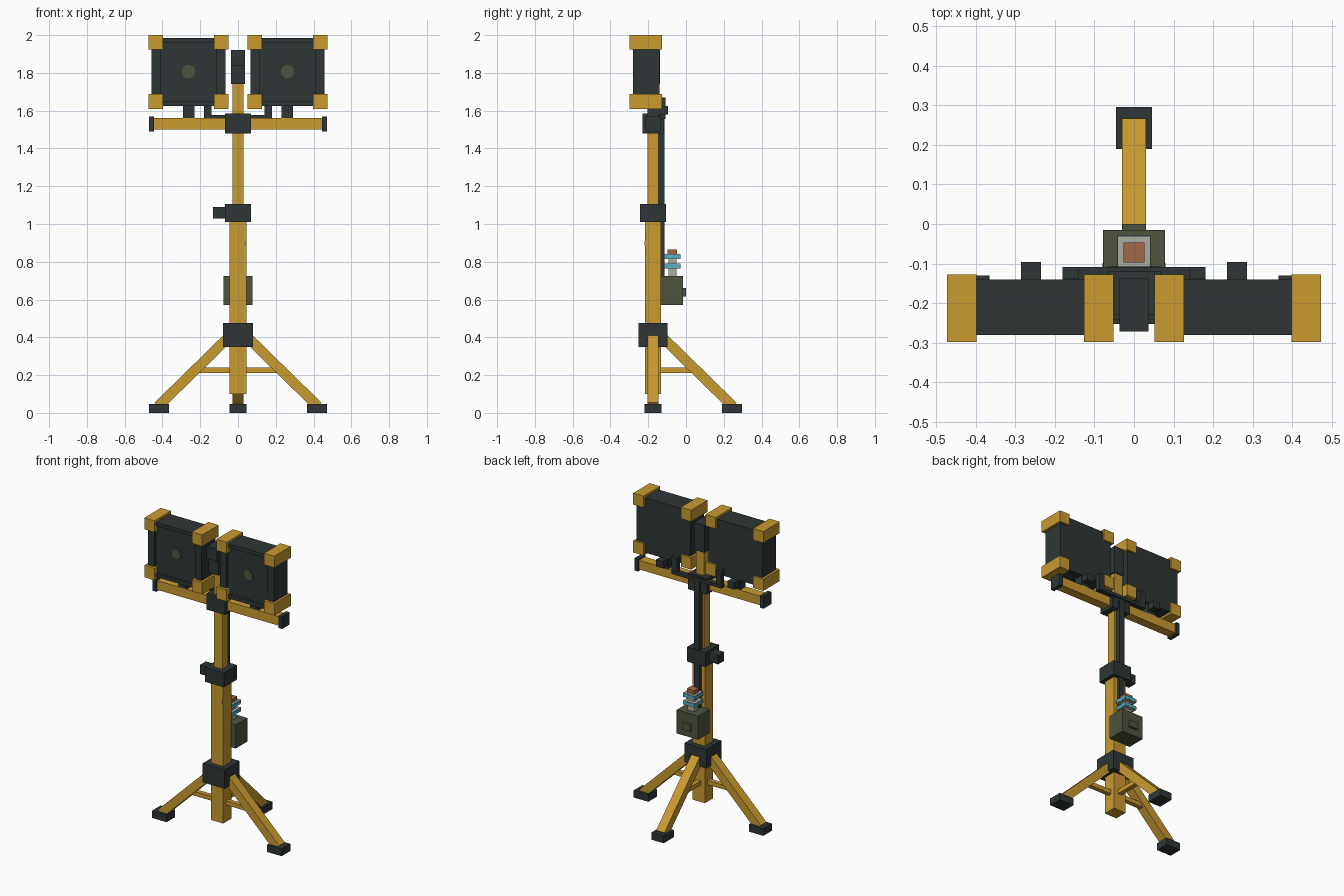
import bpy, math
from mathutils import Vector, Matrix

if "Cube" in bpy.data.objects:
    bpy.data.objects.remove(bpy.data.objects["Cube"])


def material(name, r, g, b):
    lin = lambda c: ((c / 255 + 0.055) / 1.055) ** 2.4
    m = bpy.data.materials.new(name)
    m.diffuse_color = (lin(r), lin(g), lin(b), 1)
    m.use_nodes = True
    m.node_tree.nodes["Principled BSDF"].inputs["Base Color"].default_value = m.diffuse_color
    return m


GOLD = material("yellow_paint", 202, 154, 48)
DARK = material("dark_grey", 46, 54, 54)
OLIVE = material("olive", 77, 84, 62)
PALE = material("pale_grey", 172, 172, 160)
COPPER = material("copper", 165, 104, 68)
CYAN = material("cyan", 75, 180, 208)

CY = -0.175  # depth of the mast axis


def box(name, mat, x, y, z):
    """Box from (min, max) ranges."""
    bpy.ops.mesh.primitive_cube_add(size=1)
    o = bpy.context.object
    o.name = name
    o.data.transform(Matrix.Diagonal((x[1] - x[0], y[1] - y[0], z[1] - z[0], 1)))
    o.location = [(r[0] + r[1]) / 2 for r in (x, y, z)]
    o.data.materials.append(mat)
    return o


def mid(c, h):
    return (c - h, c + h)


# Mast and collars
box("lower_mast", GOLD, mid(0, 0.045), mid(CY, 0.043), (0.1, 1.02))
box("upper_mast", GOLD, mid(0, 0.03), mid(CY, 0.03), (1.0, 1.75))
box("leg_collar", DARK, mid(0, 0.08), mid(CY, 0.077), (0.35, 0.475))
box("clamp_collar", DARK, mid(0, 0.068), mid(CY, 0.068), (1.01, 1.105))
box("clamp_knob", DARK, (-0.132, -0.06), mid(CY, 0.03), (1.03, 1.09))
box("top_collar", DARK, mid(0, 0.068), mid(CY, 0.055), (1.48, 1.585))
box("mast_mark", COPPER, (0.034, 0.042), (-0.221, -0.216), (0.885, 0.91))

# Tripod: left, right and rear legs, each with a foot and a brace
for side, ang in (("right", 0), ("rear", 90), ("left", 180)):
    spin = Matrix.Translation((0, CY, 0)) @ Matrix.Rotation(math.radians(ang), 4, 'Z')
    a, b = Vector((0.423, 0, 0.035)), Vector((0.04, 0, 0.41))
    leg = box(side + "_leg", GOLD, mid(0, (b - a).length / 2), mid(0, 0.03), mid(0, 0.027))
    tilt = Matrix.Rotation(math.atan2(a.z - b.z, a.x - b.x) * -1, 4, 'Y')
    leg.matrix_world = spin @ Matrix.Translation((a + b) / 2) @ tilt
    foot = box(side + "_foot", DARK, mid(0, 0.053), mid(0, 0.045), mid(0, 0.0235))
    foot.matrix_world = spin @ Matrix.Translation((0.418, 0, 0.0235))
    brace = box(side + "_brace", GOLD, mid(0, 0.085), mid(0, 0.015), mid(0, 0.014))
    brace.matrix_world = spin @ Matrix.Translation((0.125, 0, 0.225))

# Crossbar and central head
box("crossbar", GOLD, mid(0, 0.45), mid(CY, 0.03), (1.5, 1.56))
box("head_lower", DARK, mid(0, 0.037), (-0.255, -0.137), (1.74, 1.84))
box("head_upper", DARK, mid(0, 0.037), (-0.272, -0.137), (1.84, 1.92))

# Lamps with their mounts, one each side
for s, side in ((-1, "left"), (1, "right")):
    c = s * 0.262
    box(side + "_bar_cap", DARK, mid(s * 0.457, 0.013), mid(CY, 0.04), (1.49, 1.57))
    box(side + "_lamp_body", DARK, mid(c, 0.195), (-0.266, -0.14), (1.625, 1.985))
    for t in (-1, 1):
        box(side + "_lamp_side_rim", DARK, mid(c + t * 0.172, 0.023), (-0.281, -0.266), (1.625, 1.985))
        box(side + "_lamp_edge_rim", DARK, mid(c, 0.15), (-0.281, -0.266), mid(1.805 + t * 0.168, 0.012))
        for z in ((1.61, 1.688), (1.925, 2.0)):
            box(side + "_lamp_corner", GOLD, mid(c + t * 0.173, 0.0375), (-0.298, -0.127), z)
    bpy.ops.mesh.primitive_cylinder_add(vertices=12, radius=0.036, depth=0.008,
                                        location=(c, -0.269, 1.807), rotation=(math.pi / 2, 0, 0))
    bpy.context.object.name = side + "_lamp_disc"
    bpy.context.object.data.materials.append(OLIVE)
    box(side + "_lamp_post", DARK, mid(s * 0.26, 0.03), mid(CY, 0.03), (1.555, 1.63))
    box(side + "_lamp_latch", DARK, mid(s * 0.26, 0.025), (-0.15, -0.096), (1.58, 1.625))
    box(side + "_yoke_arm", DARK, mid(s * 0.16, 0.02), (-0.139, -0.109), (1.56, 1.67))

# Yoke and cable channel behind the mast
box("yoke_bar", DARK, mid(0, 0.18), (-0.141, -0.108), (1.555, 1.576))
box("cable_channel", DARK, mid(0, 0.02), (-0.147, -0.113), (0.72, 1.56))

# Power box with insulator stack
box("power_box", OLIVE, mid(0, 0.078), (-0.135, -0.015), (0.57, 0.725))
box("power_box_latch", OLIVE, mid(0, 0.03), (-0.016, 0.0), (0.615, 0.66))
IY = -0.072
box("insulator_core", PALE, mid(0, 0.023), mid(IY, 0.021), (0.72, 0.84))
for z in (0.778, 0.828):
    box("insulator_plate", PALE, mid(0, 0.042), mid(IY, 0.042), mid(z, 0.013))
    box("insulator_band", CYAN, mid(0, 0.0435), mid(IY, 0.0435), mid(z, 0.008))
box("terminal", COPPER, mid(0, 0.027), mid(IY, 0.025), (0.838, 0.866))
